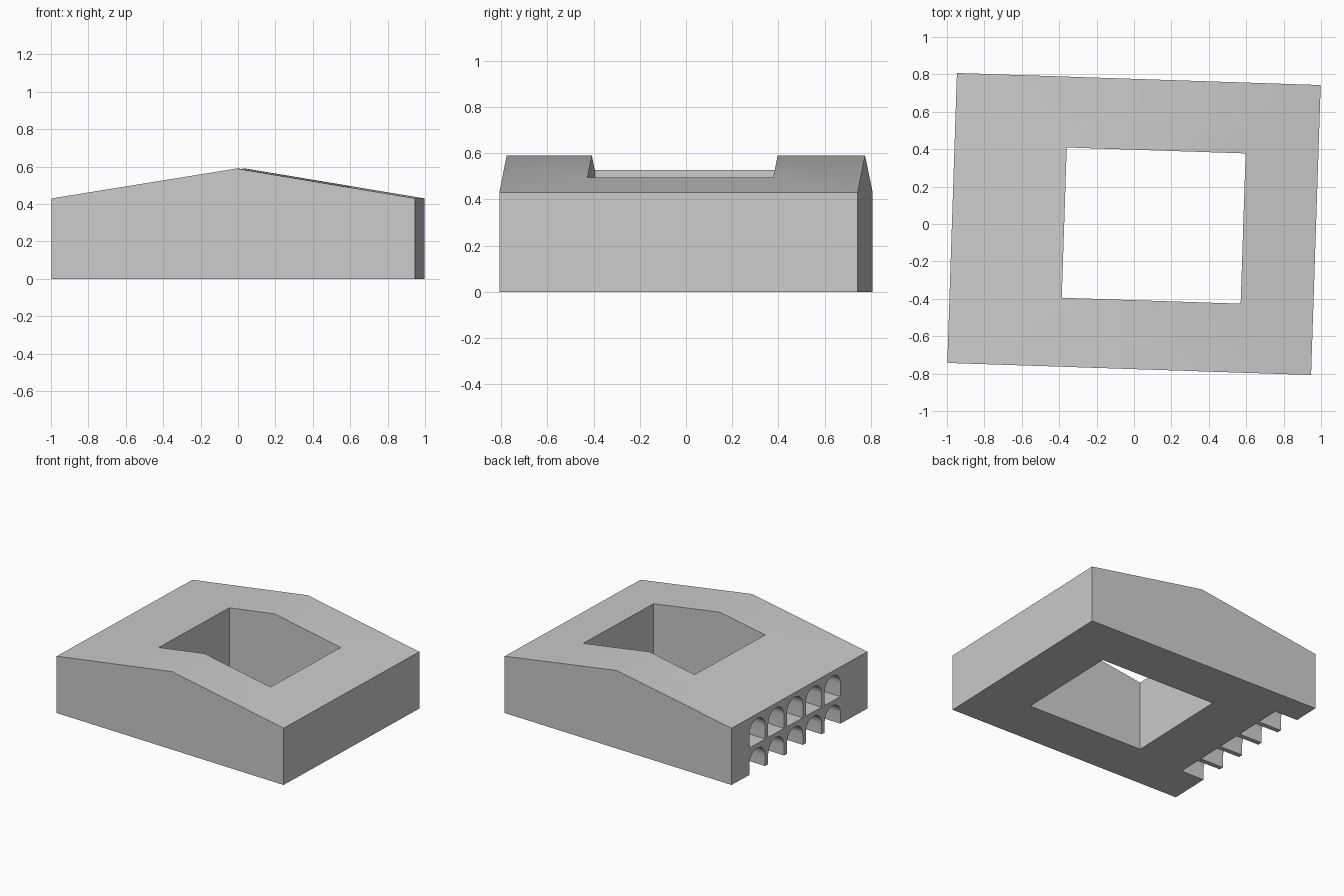
import bpy, bmesh, math
from mathutils import Matrix

cube = bpy.data.objects.get("Cube")
if cube:
    bpy.data.objects.remove(cube)

GREY = (0.6, 0.6, 0.6, 1)
LENGTH, DEPTH = 1.946, 1.551
EAVE, RIDGE, RIDGE_X = 0.43, 0.59, 0.017
TURN = Matrix.Rotation(math.radians(-1.9), 4, 'Z')

mat = bpy.data.materials.new("plain grey")
mat.use_nodes = True
mat.diffuse_color = GREY
mat.node_tree.nodes["Principled BSDF"].inputs["Base Color"].default_value = GREY


def prism(name, profiles, start, sweep):
    """Sweep closed 3D profiles from start along a vector into one solid mesh."""
    bm = bmesh.new()
    for points in profiles:
        face = bm.faces.new([bm.verts.new(p) for p in points])
        ext = bmesh.ops.extrude_face_region(bm, geom=[face])
        moved = [v for v in ext["geom"] if isinstance(v, bmesh.types.BMVert)]
        bmesh.ops.translate(bm, verts=moved, vec=sweep)
    bmesh.ops.translate(bm, verts=bm.verts, vec=start)
    bmesh.ops.recalc_face_normals(bm, faces=bm.faces)
    mesh = bpy.data.meshes.new(name)
    bm.to_mesh(mesh)
    bm.free()
    mesh.materials.append(mat)
    obj = bpy.data.objects.new(name, mesh)
    bpy.context.collection.objects.link(obj)
    obj.matrix_world = TURN
    return obj


def arch(y, bottom, top, width):
    """Round-headed opening outline in the side wall plane."""
    r = width / 2
    head = [(0, y + r * math.cos(a), top - r + r * math.sin(a))
            for a in (math.pi * i / 16 for i in range(17))]
    return [(0, y + r, bottom)] + head + [(0, y - r, bottom)]


# Gabled block
hx, hy = LENGTH / 2, DEPTH / 2
gable = [(-hx, 0, 0), (hx, 0, 0), (hx, 0, EAVE), (RIDGE_X, 0, RIDGE), (-hx, 0, EAVE)]
building = prism("building", [gable], (0, -hy, 0), (0, DEPTH, 0))

# Courtyard shaft, off centre
x0, x1, y0, y1 = -0.373, 0.584, -0.407, 0.397
court = [(x0, y0, 0), (x1, y0, 0), (x1, y1, 0), (x0, y1, 0)]
cutters = [prism("courtyard_cutter", [court], (0, 0, -0.2), (0, 0, 1))]

# Two storeys of five arched niches in one side wall
centres = [hy - 0.294 - 0.215 * i for i in range(5)]
for name, bottom, top in (("lower_arch_cutter", -0.1, 0.17), ("upper_arch_cutter", 0.205, 0.395)):
    outlines = [arch(y, bottom, top, 0.18) for y in centres]
    cutters.append(prism(name, outlines, (-hx - 0.1, 0, 0), (0.29, 0, 0)))

for cutter in cutters:
    cutter.hide_render = True
    cutter.hide_set(True)
    mod = building.modifiers.new(cutter.name, 'BOOLEAN')
    mod.object = cutter
    mod.solver = 'EXACT'

# Apply the cuts, then drop the cutters
bpy.context.view_layer.objects.active = building
building.select_set(True)
for mod in list(building.modifiers):
    bpy.ops.object.modifier_apply(modifier=mod.name)
for cutter in cutters:
    bpy.data.objects.remove(cutter)
bpy.ops.object.shade_smooth_by_angle(angle=math.radians(30))
